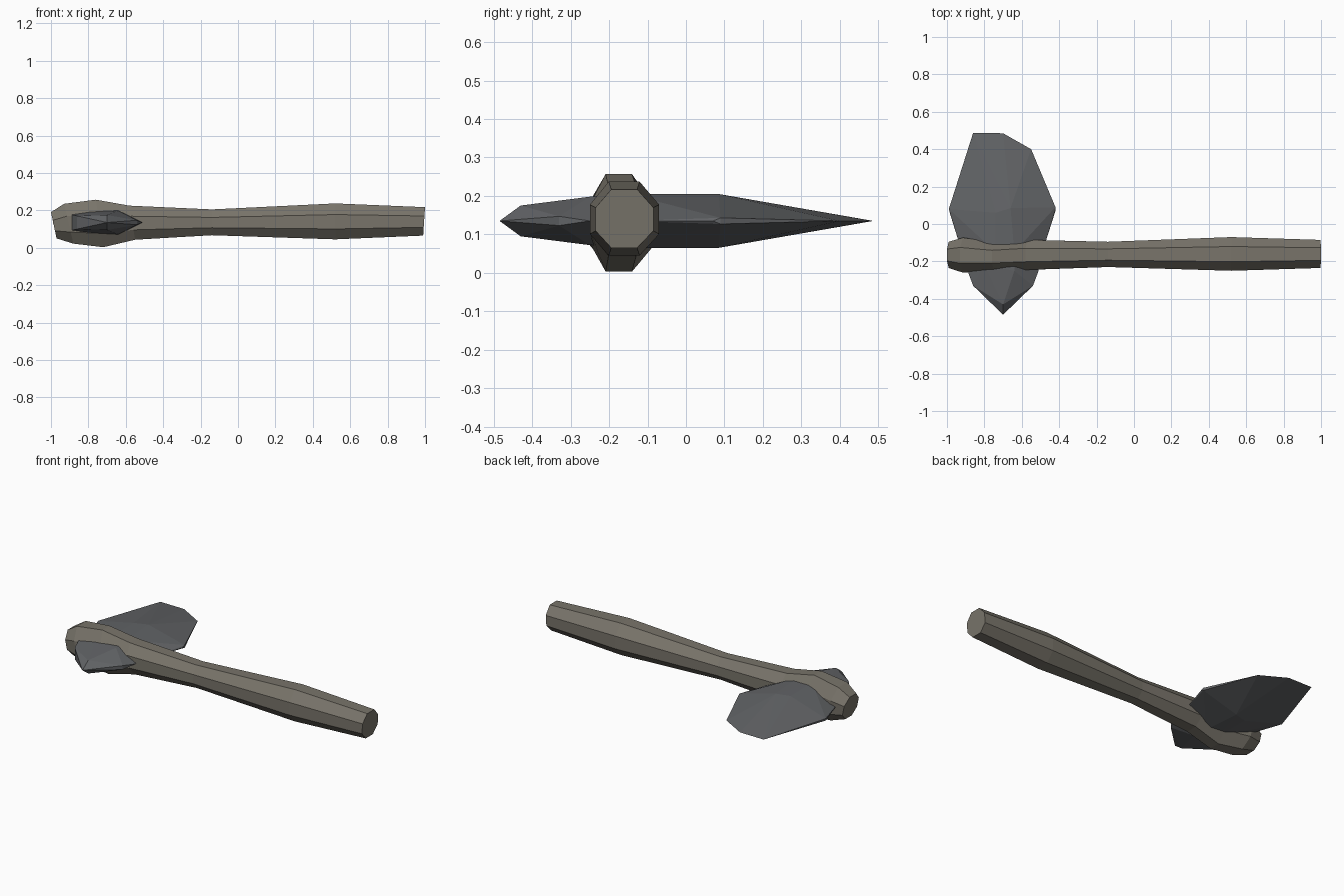
import bpy, bmesh

if "Cube" in bpy.data.objects:
    bpy.data.objects.remove(bpy.data.objects["Cube"])


def material(name, rgb):
    m = bpy.data.materials.new(name)
    m.diffuse_color = (*rgb, 1)
    m.use_nodes = True
    m.node_tree.nodes["Principled BSDF"].inputs["Base Color"].default_value = m.diffuse_color
    return m


WOOD = material("dull_wood", (0.19, 0.175, 0.145))
STONE = material("grey_stone", (0.12, 0.125, 0.132))
MID = 0.135  # height of the cutting edges


def finish(name, bm, mat):
    bmesh.ops.recalc_face_normals(bm, faces=bm.faces)
    me = bpy.data.meshes.new(name)
    bm.to_mesh(me)
    bm.free()
    me.materials.append(mat)
    ob = bpy.data.objects.new(name, me)
    bpy.context.collection.objects.link(ob)
    return ob


def loft(name, rings, mat):
    """Octagonal tube; ring = x at top, x at bottom, y min/max, z min/max."""
    bm = bmesh.new()
    loops = []
    for xt, xb, y0, y1, z0, z1 in rings:
        loop = []
        for u, v in ((.27, 0), (.72, 0), (1, .29), (1, .69),
                     (.72, 1), (.27, 1), (0, .69), (0, .29)):
            loop.append(bm.verts.new((xb + (xt - xb) * v,
                                      y0 + (y1 - y0) * u, z0 + (z1 - z0) * v)))
        loops.append(loop)
    for a, b in zip(loops, loops[1:]):
        for i in range(8):
            j = (i + 1) % 8
            bm.faces.new((a[i], a[j], b[j], b[i]))
    bm.faces.new(loops[0])
    bm.faces.new(loops[-1])
    return finish(name, bm, mat)


def knapped(name, points, mat):
    """Faceted stone: hull of (x, y, half thickness) mirrored about MID."""
    bm = bmesh.new()
    for x, y, h in points:
        for s in ((1, -1) if h else (0,)):
            bm.verts.new((x, y, MID + s * h))
    res = bmesh.ops.convex_hull(bm, input=bm.verts)
    loose = [g for g in res["geom_interior"] if isinstance(g, bmesh.types.BMVert)]
    bmesh.ops.delete(bm, geom=loose, context='VERTS')
    return finish(name, bm, mat)


# Carved handle, swelling at the grip and around the head
loft("handle", [
    (1.00, 0.99, -.235, -.085, .065, .217),
    (0.52, 0.52, -.250, -.070, .045, .237),
    (-.14, -.14, -.230, -.095, .067, .205),
    (-.58, -.55, -.245, -.085, .043, .225),
    (-.76, -.72, -.250, -.098, .003, .257),
    (-.93, -.88, -.260, -.073, .022, .235),
    (-1.0, -.97, -.235, -.095, .050, .190),
], WOOD)

# Broad axe blade, thick in the middle with sharp edges
knapped("axe_blade", [
    (-.86, .487, 0), (-.70, .485, 0), (-.55, .40, 0),
    (-.42, .09, .008), (-.42, .07, 0), (-.49, -.15, 0),
    (-.99, .08, .006), (-.985, .06, 0), (-.92, -.15, 0),
    (-.66, .085, .07), (-.74, .06, .068),
    (-.64, -.15, .07), (-.74, -.15, .068),
], STONE)

# Short pointed back spike
knapped("back_spike", [
    (-.70, -.485, 0), (-.70, -.43, .04),
    (-.54, -.33, .012), (-.51, -.25, 0), (-.52, -.17, 0),
    (-.86, -.33, .035), (-.89, -.25, .042), (-.90, -.17, .04),
    (-.64, -.25, .063), (-.64, -.17, .066), (-.80, -.22, .058),
], STONE)
